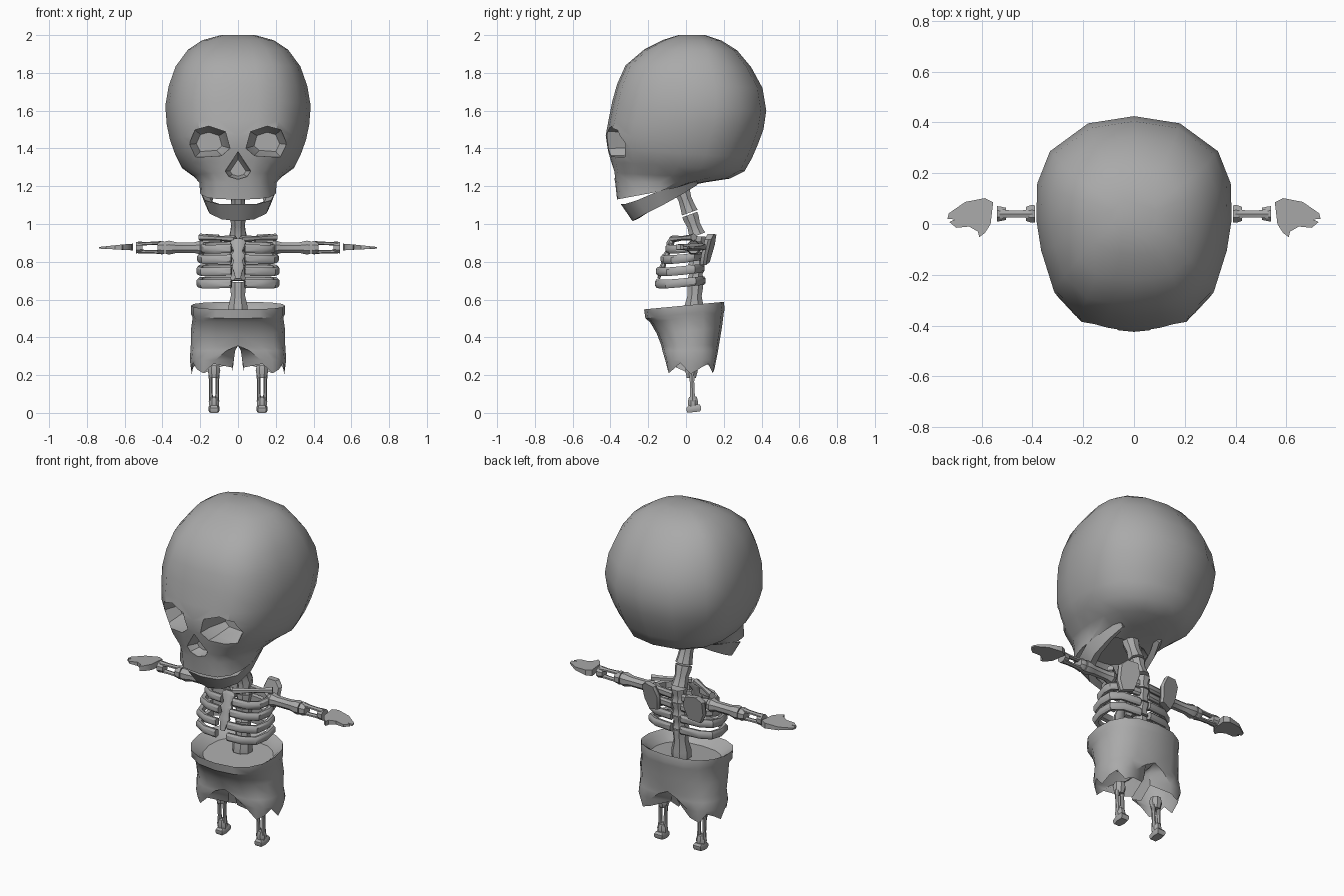
import bpy, bmesh, math
from mathutils import Vector

if "Cube" in bpy.data.objects:
    bpy.data.objects.remove(bpy.data.objects["Cube"])

bone_grey = bpy.data.materials.new("bone grey")
bone_grey.diffuse_color = (0.4, 0.4, 0.4, 1)
bone_grey.use_nodes = True
bone_grey.node_tree.nodes["Principled BSDF"].inputs["Base Color"].default_value = bone_grey.diffuse_color


def finish(name, bm, mirror=False, angle=35, merge=False):
    """Turn a bmesh into a named object, optionally mirrored across x."""
    bmesh.ops.recalc_face_normals(bm, faces=bm.faces)
    me = bpy.data.meshes.new(name)
    bm.to_mesh(me)
    bm.free()
    ob = bpy.data.objects.new(name, me)
    bpy.context.collection.objects.link(ob)
    me.materials.append(bone_grey)
    if mirror:
        m = ob.modifiers.new("mirror", 'MIRROR')
        m.use_mirror_merge = merge
    me.shade_smooth()
    me.set_sharp_from_angle(angle=math.radians(angle))
    return ob


def loft(name, rings, mirror=False, angle=35):
    """Closed skin over equal-length rings of points, capped at both ends."""
    bm = bmesh.new()
    vs = [[bm.verts.new(p) for p in r] for r in rings]
    n = len(rings[0])
    for a, b in zip(vs, vs[1:]):
        for j in range(n):
            bm.faces.new((a[j], a[(j + 1) % n], b[(j + 1) % n], b[j]))
    bm.faces.new(vs[0])
    bm.faces.new(vs[-1])
    return finish(name, bm, mirror, angle)


def bone(name, p, q, profile, mirror=False, sides=8, flat=1.0):
    """Turned bone from p to q; profile holds (fraction, radius)."""
    p, q = Vector(p), Vector(q)
    d = (q - p).normalized()
    u = Vector((0, 1, 0)) if abs(d.y) < 0.7 else Vector((1, 0, 0))
    u = (u - d * u.dot(d)).normalized()
    v = d.cross(u)
    rings = []
    for t, r in profile:
        c = p.lerp(q, t)
        rings.append([c + u * (r * flat * math.cos(k * math.tau / sides + math.pi / sides))
                      + v * (r * math.sin(k * math.tau / sides + math.pi / sides))
                      for k in range(sides)])
    return loft(name, rings, mirror)


def strip(name, path, height, thick, mirror=False):
    """Bevelled upright band following a path."""
    pts = [Vector(p) for p in path]
    rings = []
    for i, p in enumerate(pts):
        d = pts[min(i + 1, len(pts) - 1)] - pts[max(i - 1, 0)]
        nrm = Vector((d.y, -d.x, 0)).normalized()
        rings.append([p + nrm * (a * thick / 2) + Vector((0, 0, b * height / 2))
                      for a, b in ((1, -.5), (1, .5), (.4, 1), (-1, .8), (-1, -.8), (.4, -1))])
    return loft(name, rings, mirror)


# Skull: tilted rings (front z, front y, back z, back y, half width)
half = [(0, -1), (.28, -.975), (.56, -.92), (.83, -.66), (.95, -.3), (1, 0),
        (.99, .35), (.86, .66), (.47, .93), (0, 1)]
outline = half + [(-u, v) for u, v in half[-2:0:-1]]
levels = [(2.0, -.04, 2.0, .10, .09), (1.975, -.12, 1.97, .19, .19), (1.925, -.22, 1.92, .27, .265),
          (1.84, -.32, 1.83, .345, .33), (1.74, -.365, 1.72, .405, .367), (1.65, -.39, 1.6, .425, .385),
          (1.55, -.41, 1.5, .41, .377), (1.47, -.425, 1.42, .38, .36), (1.40, -.415, 1.35, .35, .335),
          (1.33, -.40, 1.28, .31, .30), (1.27, -.385, 1.24, .23, .235), (1.22, -.375, 1.22, .10, .205),
          (1.13, -.365, 1.195, -.02, .20), (1.20, -.30, 1.22, -.03, .14)]
skull = loft("skull", [[(w * u, (yf + yb) / 2 + v * (yb - yf) / 2,
                         (zf + zb) / 2 + v * (zb - zf) / 2) for u, v in outline]
                       for zf, yf, zb, yb, w in levels])

# Eye sockets and nose opening cut into the skull
eye = [(.265, 1.42), (.23, 1.50), (.155, 1.52), (.065, 1.49), (.04, 1.40), (.085, 1.36), (.23, 1.35)]
nose = [(0, 1.385), (.07, 1.28), (.05, 1.25), (0, 1.235), (-.05, 1.25), (-.07, 1.28)]
for shape, depths in ((eye, (-.5, -.33, -.24)),
                      ([(-x, z) for x, z in eye], (-.5, -.33, -.24)),
                      (nose, (-.5, -.37, -.32))):
    cx = sum(p[0] for p in shape) / len(shape)
    cz = sum(p[1] for p in shape) / len(shape)
    cutter = loft("cutter", [[(cx + (x - cx) * s, y, cz + (z - cz) * s) for x, z in shape]
                             for y, s in zip(depths, (1, .96, .6))])
    cutter.hide_render = True
    mod = skull.modifiers.new("cut", 'BOOLEAN')
    mod.operation, mod.solver, mod.object = 'DIFFERENCE', 'EXACT', cutter
    bpy.context.view_layer.objects.active = skull
    bpy.ops.object.modifier_apply(modifier=mod.name)
    bpy.data.objects.remove(cutter)
skull.data.set_sharp_from_angle(angle=math.radians(35))

# Lower jaw: U-shaped band (x, y, top z, bottom z, inward lean)
side = [(.15, .07, 1.235, 1.205), (.185, -.03, 1.20, 1.155), (.20, -.15, 1.172, 1.10),
        (.175, -.26, 1.125, 1.055), (.10, -.325, 1.105, 1.025), (0, -.345, 1.105, 1.015)]
jaw = side + [(-x, y, a, b) for x, y, a, b in side[-2::-1]]
loft("lower_jaw", [[(x, y, a), (x * .86, y * .82, b), (x * .68, y * .72, b + .015),
                    (x * .8, y * .86, a - .005)] for x, y, a, b in jaw])

# Neck and spine
knob = [(0, .045), (.15, .046), (.5, .038), (.85, .044), (1, .048)]
bone("neck_upper", (0, -.03, 1.20), (0, .02, 1.06), knob)
bone("neck_lower", (0, .02, 1.05), (0, .06, .94), knob)
for i in range(3):
    z = .935 - i * .08
    bone("chest_vertebra", (0, .065 - i * .005, z), (0, .06 - i * .005, z - .075), knob)
bone("lower_spine", (0, .05, .69), (0, .04, .52),
     [(0, .042), (.15, .045), (.4, .04), (.75, .055), (1, .055)])

# Rib cage
for z, w, front, back in ((.69, .22, -.15, .09), (.755, .22, -.145, .085),
                          (.82, .215, -.12, .08), (.875, .20, -.095, .075)):
    plan = [(.035, 0), (.11, .03), (.18, .2), (1, .45), (.99, .65), (.75, .88), (.04, 1)]
    path = [(.035, front, z - .005), (.12, front + .012, z - .008), (w * .85, front + .05, z - .008),
            (w * .94, front + .12, z - .002), (w * .9, back - .045, z + .006),
            (w * .65, back - .01, z + .01), (.03, back, z + .01)]
    strip("rib", path, .046, .028, True)
bone("breastbone", (0, -.075, .92), (0, -.145, .71),
     [(0, .03), (.1, .045), (.3, .025), (.42, .04), (.55, .025), (.7, .035), (.85, .022), (1, .015)], flat=.5)
bone("collar_bone", (.015, -.075, .92), (.20, .04, .93),
     [(0, .018), (.15, .017), (.5, .012), (.85, .016), (1, .02)], True, 6)

# Shoulder blades: tilted rounded plates
plate = [(-.045, -.07), (.03, -.085), (.06, -.03), (.065, .05), (.03, .08), (-.04, .075), (-.065, .02)]
loft("shoulder_blade", [[(.14 + x * s, .118 + z * .25 + d - x * .2, .868 + z) for x, z in plate]
                        for s, d in ((.85, -.018), (1, 0), (.85, .016))], True)

# Arms
ends = [(0, .032), (.1, .04), (.25, .03), (.7, .03), (.9, .04), (1, .036)]
thin = [(0, .012), (.3, .009), (.7, .009), (1, .012)]
bone("upper_arm", (.18, .04, .875), (.385, .04, .875), ends, True)
bone("elbow", (.39, .04, .875), (.425, .04, .875), [(0, .036), (.4, .038), (1, .03)], True)
bone("wrist", (.505, .04, .875), (.54, .04, .875), [(0, .026), (.6, .031), (1, .033)], True)
for s in (-1, 1):
    bone("forearm_bone", (.40, .04, .875 + s * .024), (.53, .04, .875 + s * .02), thin, True, 6, 1.8)

# Hands: mitten outline with a thumb and a notch, thinner at the tip
hand = [(.555, .085), (.587, .102), (.665, .087), (.73, .042), (.735, .02), (.705, .018), (.728, .008),
        (.70, -.015), (.65, -.01), (.615, -.03), (.61, -.052), (.587, -.035), (.565, 0)]
loft("hand", [[(x, y, .878 + side_ * (.018 - (x - .555) * .075) - .03 * max(0, x - .6))
               for x, y in hand] for side_ in (-1, 1)], True, 30)

# Shorts: half rings (front z, back z, front y, back y, half width, leg centre, inner x), mirrored
cloth = [(.50, .53, -.16, .16, .19, 0, 0), (.53, .57, -.195, .175, .225, 0, 0),
         (.548, .588, -.222, .20, .25, 0, 0), (.50, .55, -.215, .205, .25, 0, 0),
         (.48, .53, -.19, .20, .24, 0, 0), (.42, .45, -.155, .19, .25, 0, 0),
         (.355, .36, -.13, .175, .25, 0, 0), (.33, .33, -.125, .17, .252, .06, .015),
         (.28, .28, -.11, .16, .255, .12, .022), (.23, .23, -.10, .15, .245, .13, .03)]
crotch = 6
bm = bmesh.new()
rows = []
for i, (zf, zb, yf, yb, w, c, inner) in enumerate(cloth):
    yc, h = (yf + yb) / 2, (yb - yf) / 2
    pts = []
    for k in range(9):
        t = math.radians(-90 + 22.5 * k)
        cos = max(0, math.cos(t)) if 0 < k < 8 else 0
        pts.append((c + (w - c) * cos ** .8, math.copysign(abs(math.sin(t)) ** .85, math.sin(t))))
    pts += [(inner, .6), (inner, 0), (inner, -.6)]
    row = []
    for k, (x, v) in enumerate(pts):
        z = (zf + zb) / 2 + v * (zb - zf) / 2
        if i == len(cloth) - 1:  # ragged hem
            z += (.03, -.02, .0, .035, -.025, .01)[k % 6]
        row.append(bm.verts.new((x, yc + h * v, z)))
    rows.append(row)
for i, (a, b) in enumerate(zip(rows, rows[1:])):
    for j in range(12 if i >= crotch else 8):
        bm.faces.new((a[j], a[(j + 1) % 12], b[(j + 1) % 12], b[j]))
bm.faces.new(rows[0][:9])
bmesh.ops.delete(bm, geom=[v for v in bm.verts if not v.link_faces], context='VERTS')
finish("shorts", bm, True, 40, True)

# Legs: knee, paired shin bones, ankle, foot
bone("knee", (.127, .03, .25), (.127, .028, .185), [(0, .03), (.4, .036), (1, .026)], True)
for s in (-1, 1):
    bone("shin_bone", (.127 + s * .018, .03, .21), (.127 + s * .016, .036, .06), thin, True, 6, 1.5)
bone("ankle", (.127, .036, .085), (.127, .038, .03), [(0, .022), (.5, .03), (1, .026)], True)
foot = [(-.028, 0), (-.02, -.035), (.02, -.035), (.028, 0), (.024, .038), (-.024, .038)]
loft("foot", [[(.127 + x * s, .04 + y * s, z + y * .1) for x, y in foot]
              for z, s in ((.004, .9), (.014, 1.05), (.03, 1.05), (.042, .8))], True)
